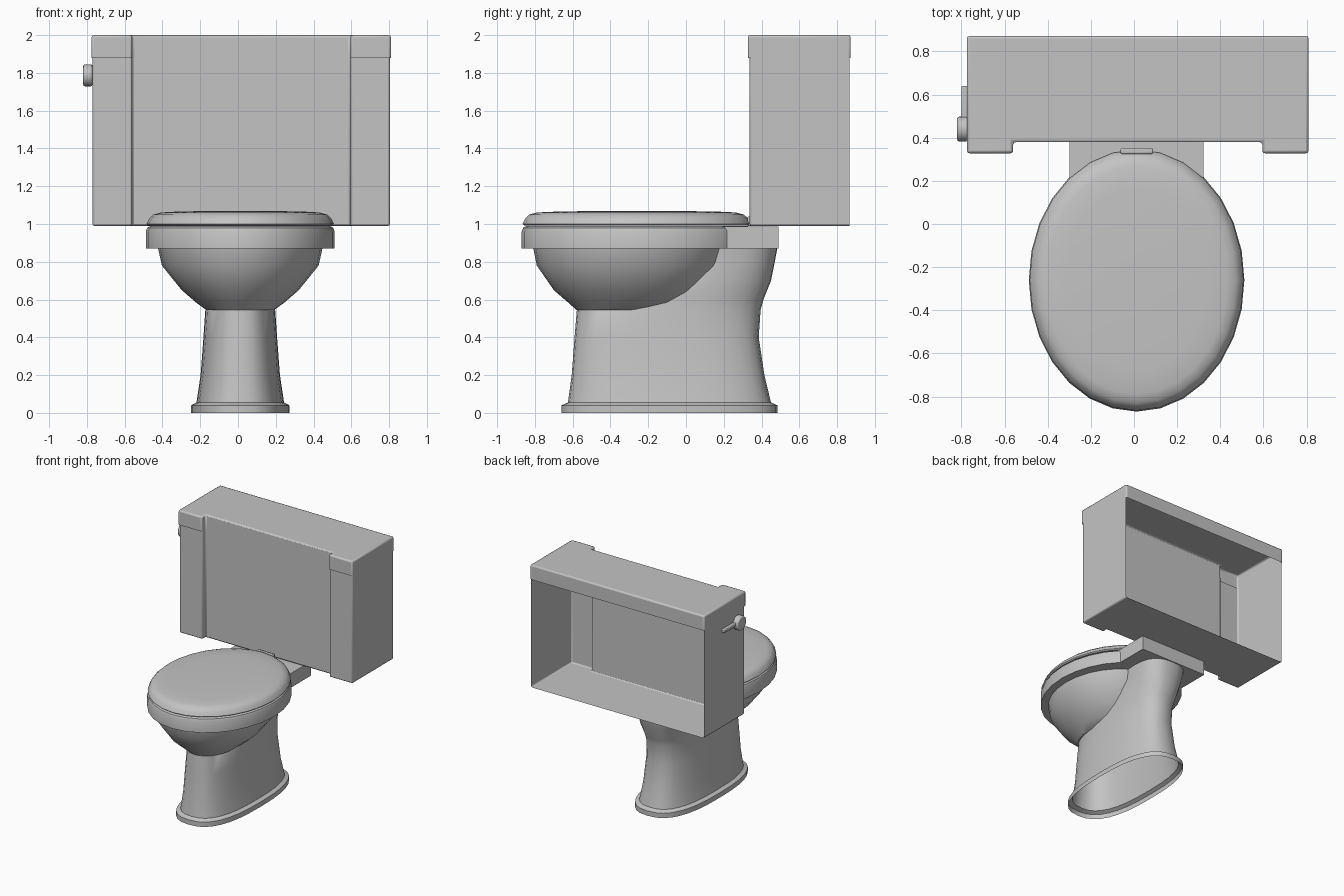
import bpy, bmesh, math

if "Cube" in bpy.data.objects:
    bpy.data.objects.remove(bpy.data.objects["Cube"], do_unlink=True)

CX = 0.012  # bowl centreline

ceramic = bpy.data.materials.new("grey ceramic")
ceramic.use_nodes = True
ceramic.diffuse_color = (0.55, 0.55, 0.55, 1)
ceramic.node_tree.nodes["Principled BSDF"].inputs["Base Color"].default_value = (0.55, 0.55, 0.55, 1)


def finish(name, bm, bevel=0, angle=35):
    mesh = bpy.data.meshes.new(name)
    bm.to_mesh(mesh)
    bm.free()
    mesh.materials.append(ceramic)
    ob = bpy.data.objects.new(name, mesh)
    bpy.context.collection.objects.link(ob)
    if bevel:
        mod = ob.modifiers.new("soft edges", "BEVEL")
        mod.width = bevel
        mod.segments = 2
        mod.limit_method = "ANGLE"
    bpy.ops.object.select_all(action="DESELECT")
    ob.select_set(True)
    bpy.context.view_layer.objects.active = ob
    bpy.ops.object.shade_smooth_by_angle(angle=math.radians(angle))
    return ob


def oval(front, back, half, power, segments):
    """Points of a superellipse, counter-clockwise."""
    pts = []
    for i in range(segments):
        a = math.tau * i / segments
        c, s = math.cos(a), math.sin(a)
        x = math.copysign(abs(c) ** (2 / power), c) * half
        y = math.copysign(abs(s) ** (2 / power), s) * (back - front) / 2
        pts.append((CX + x, (front + back) / 2 + y))
    return pts


def loft(name, rings, power=2, segments=28, bottom=True, top=True):
    """Skin rings of (z, front y, back y, half width)."""
    bm = bmesh.new()
    loops = [[bm.verts.new((x, y, z)) for x, y in oval(f, b, h, power, segments)]
             for z, f, b, h in rings]
    for lo, hi in zip(loops, loops[1:]):
        for i in range(segments):
            j = (i + 1) % segments
            bm.faces.new((lo[i], lo[j], hi[j], hi[i]))
    if bottom:
        bm.faces.new(loops[0][::-1])
    if top:
        bm.faces.new(loops[-1])
    return finish(name, bm)


def shell(name, outline, z0, z1, closed, bottom, top, bevel):
    """Thin upright walls around an outline, with optional floor and roof."""
    bm = bmesh.new()
    lo = [bm.verts.new((x, y, z0)) for x, y in outline]
    hi = [bm.verts.new((x, y, z1)) for x, y in outline]
    n = len(outline)
    for i in range(n if closed else n - 1):
        j = (i + 1) % n
        bm.faces.new((lo[i], lo[j], hi[j], hi[i]))
    if bottom:
        bm.faces.new(lo[::-1])
    if top:
        bm.faces.new(hi)
    return finish(name, bm, bevel)


def box(name, x0, x1, y0, y1, z0, z1, bevel=0):
    return shell(name, [(x0, y0), (x1, y0), (x1, y1), (x0, y1)], z0, z1, True, True, True, bevel)


def tank_outline(left, right, front, back):
    """Front panel set back between two corner columns."""
    panel = 0.38
    return [(left, back), (left, front), (-0.56, front), (-0.56, panel),
            (0.595, panel), (0.595, front), (right, front), (right, back)]


# Pedestal, hollow and open underneath
loft("pedestal", [
    (0, -0.66, 0.485, 0.26), (0.04, -0.66, 0.485, 0.26), (0.055, -0.625, 0.45, 0.232),
    (0.2, -0.605, 0.415, 0.21), (0.4, -0.59, 0.385, 0.195), (0.545, -0.578, 0.395, 0.185),
    (0.6, -0.45, 0.41, 0.185), (0.7, -0.2, 0.45, 0.185), (0.8, 0, 0.47, 0.19),
    (0.88, 0.02, 0.485, 0.2)], power=2.6, segments=32, bottom=False, top=False)

# Bowl
loft("bowl", [
    (0.545, -0.58, -0.09, 0.18), (0.585, -0.625, 0.02, 0.235), (0.65, -0.70, 0.09, 0.31),
    (0.78, -0.79, 0.20, 0.415), (0.88, -0.81, 0.235, 0.437)], top=False)

# Rim and rear deck
loft("bowl_rim", [
    (0.87, -0.80, 0.22, 0.43), (0.87, -0.87, 0.35, 0.5), (0.96, -0.87, 0.35, 0.5),
    (0.98, -0.862, 0.342, 0.492), (0.99, -0.845, 0.325, 0.475)])
box("rear_deck", -0.3, 0.322, 0, 0.49, 0.87, 0.987)

# Seat cover
loft("seat_lid", [
    (0.992, -0.855, 0.335, 0.487), (1.0, -0.865, 0.345, 0.496), (1.03, -0.85, 0.33, 0.482),
    (1.05, -0.83, 0.305, 0.46), (1.061, -0.79, 0.265, 0.42), (1.066, -0.68, 0.16, 0.33),
    (1.07, -0.4, -0.12, 0.12)])
box("lid_hinge", -0.062, 0.088, 0.325, 0.352, 0.99, 1.04, 0.006)

# Tank, open at the back
shell("tank_body", tank_outline(-0.77, 0.805, 0.337, 0.865),
      0.99, 1.885, False, True, False, 0.01)
shell("tank_lid", tank_outline(-0.775, 0.81, 0.328, 0.872),
      1.88, 2.0, True, False, True, 0.012)

# Flush handle
bm = bmesh.new()
bmesh.ops.create_cone(bm, cap_ends=True, segments=20, radius1=0.058, radius2=0.058, depth=0.05)
for v in bm.verts:
    v.co = (v.co.z - 0.795, v.co.x + 0.44, v.co.y + 1.787)
bmesh.ops.recalc_face_normals(bm, faces=bm.faces)
finish("flush_knob", bm, 0.01)
box("flush_lever", -0.8, -0.772, 0.44, 0.64, 1.775, 1.805, 0.006)
